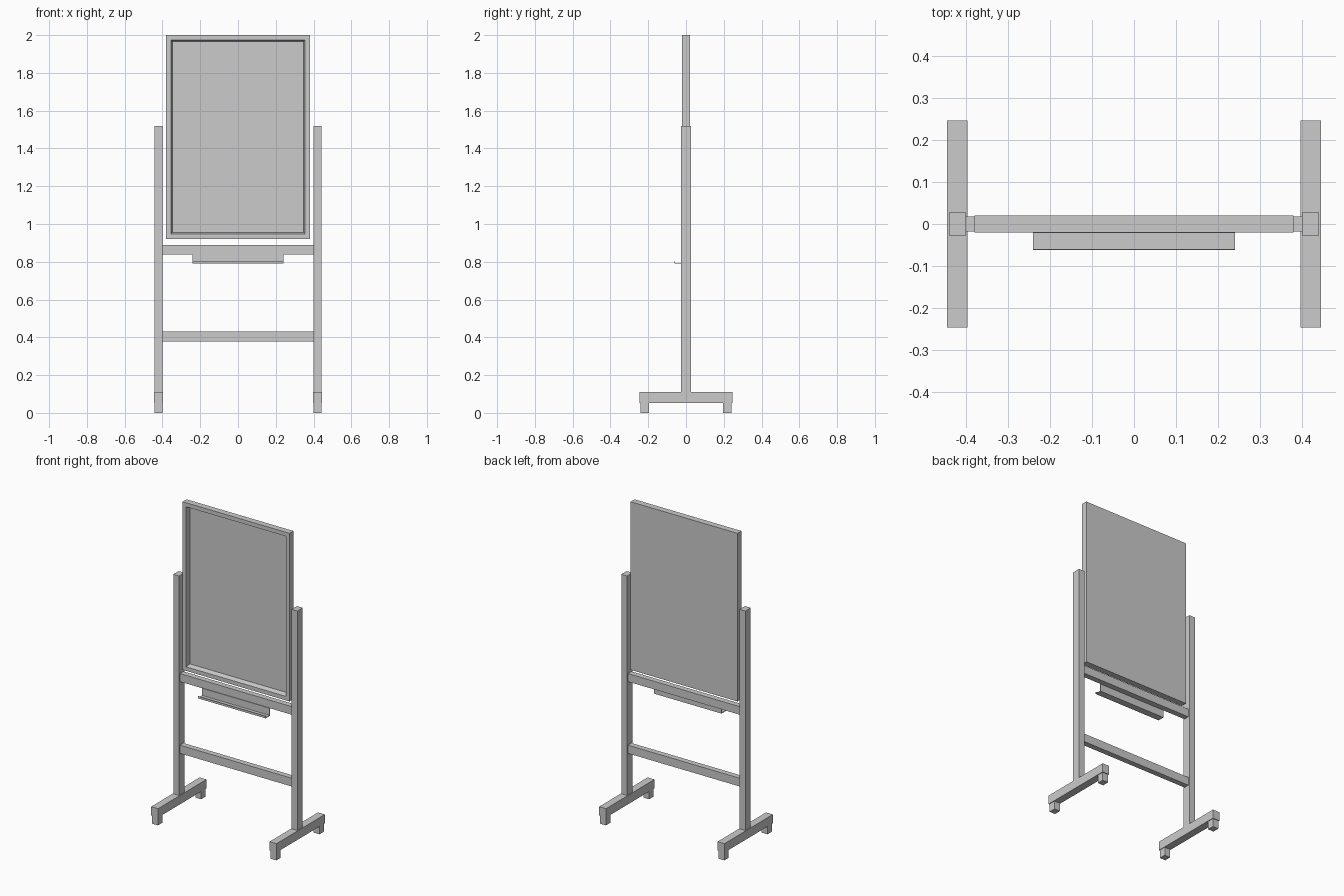
import bpy, bmesh

if "Cube" in bpy.data.objects:
    bpy.data.objects.remove(bpy.data.objects["Cube"])


def finish(name, bm):
    bmesh.ops.recalc_face_normals(bm, faces=bm.faces)
    mesh = bpy.data.meshes.new(name)
    bm.to_mesh(mesh)
    bm.free()
    obj = bpy.data.objects.new(name, mesh)
    bpy.context.collection.objects.link(obj)
    return obj


def box(name, x, y, z):
    """Box from (min, max) ranges on each axis."""
    bm = bmesh.new()
    bmesh.ops.create_cube(bm, size=1)
    for v in bm.verts:
        v.co = [r[0] if c < 0 else r[1] for c, r in zip(v.co, (x, y, z))]
    return finish(name, bm)


# Side stands: post, foot and two blocky casters each
for side, s in (("left", -1), ("right", 1)):
    def span(a, b):
        return tuple(sorted((s * a, s * b)))
    box(side + "_post", span(0.40, 0.441), (-0.027, 0.027), (0.11, 1.52))
    box(side + "_foot", span(0.396, 0.445), (-0.246, 0.246), (0.053, 0.11))
    box(side + "_front_caster", span(0.40, 0.441), (-0.241, -0.197), (0, 0.053))
    box(side + "_back_caster", span(0.40, 0.441), (0.197, 0.241), (0, 0.053))

# Crossbars
box("upper_crossbar", (-0.40, 0.40), (-0.018, 0.018), (0.838, 0.89))
box("lower_crossbar", (-0.40, 0.40), (-0.018, 0.018), (0.377, 0.43))

# Board with a framed recess in its front face
bm = bmesh.new()


def ring(x, z0, z1, y):
    return [bm.verts.new(p) for p in ((-x, y, z0), (x, y, z0), (x, y, z1), (-x, y, z1))]


rings = [ring(0.38, 0.92, 2.0, 0.02), ring(0.38, 0.92, 2.0, -0.02),
         ring(0.354, 0.946, 1.974, -0.02), ring(0.348, 0.956, 1.967, 0.008)]
for a, b in zip(rings, rings[1:]):
    for i in range(4):
        j = (i + 1) % 4
        bm.faces.new((a[i], a[j], b[j], b[i]))
bm.faces.new(rings[0])
bm.faces.new(rings[-1])
finish("board", bm)

# Pen tray: thin folded sheet extruded across x
profile = [(-0.018, 0.84), (-0.022, 0.84), (-0.022, 0.794), (-0.059, 0.794),
           (-0.059, 0.804), (-0.062, 0.804), (-0.062, 0.79), (-0.018, 0.79)]
bm = bmesh.new()
face = bm.faces.new([bm.verts.new((-0.24, y, z)) for y, z in profile])
geom = bmesh.ops.extrude_face_region(bm, geom=[face])["geom"]
bmesh.ops.translate(bm, vec=(0.48, 0, 0),
                    verts=[g for g in geom if isinstance(g, bmesh.types.BMVert)])
# keep the start cap so the sheet is closed
if not face.is_valid:
    bmesh.ops.holes_fill(bm, edges=bm.edges)
finish("pen_tray", bm)
